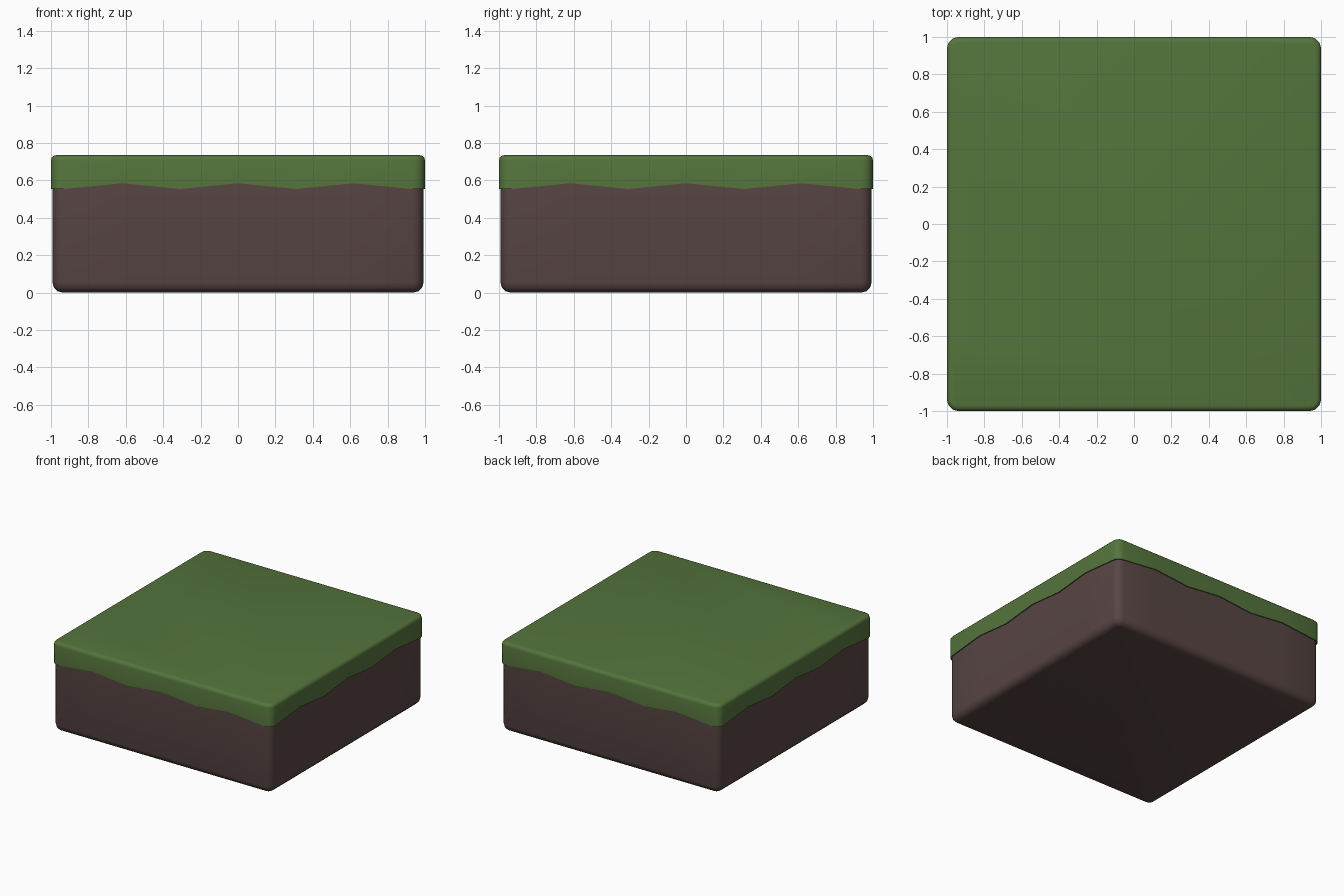
import bpy, bmesh, math

if "Cube" in bpy.data.objects:
    bpy.data.objects.remove(bpy.data.objects["Cube"])

CORNER = 0.06


def material(name, color):
    m = bpy.data.materials.new(name)
    m.diffuse_color = (*color, 1)
    m.use_nodes = True
    m.node_tree.nodes["Principled BSDF"].inputs["Base Color"].default_value = m.diffuse_color
    return m


def wave(t):
    # zigzag height of the grass edge along a side
    knots = [(0, 0.585), (0.31, 0.554), (0.62, 0.585), (0.94, 0.553), (2, 0.553)]
    t = abs(t)
    for (a, za), (b, zb) in zip(knots, knots[1:]):
        if t <= b:
            return za + (zb - za) * (t - a) / (b - a)


def outline(half, inset):
    # rounded square with extra points along each side, counter-clockwise
    h, r = half - inset, max(CORNER - inset, 0.003)
    pts = []
    for side in range(4):
        c, s = round(math.cos(side * math.pi / 2)), round(math.sin(side * math.pi / 2))
        local = [(h, t) for t in (-0.62, -0.31, 0, 0.31, 0.62)]
        for k in range(4):
            a = math.radians(30 * k)
            local.append((h - r + r * math.cos(a), h - r + r * math.sin(a)))
        pts += [(x * c - y * s, x * s + y * c) for x, y in local]
    return pts


def loft(name, half, rings, mat, cap_bottom=True):
    # rings: (inset, height), where height None follows the wavy edge
    bm = bmesh.new()
    loops = []
    for inset, z in rings:
        loops.append([bm.verts.new((x, y, wave(min(abs(x), abs(y))) if z is None else z))
                      for x, y in outline(half, inset)])
    n = len(loops[0])
    for lo, hi in zip(loops, loops[1:]):
        for i in range(n):
            j = (i + 1) % n
            bm.faces.new((lo[i], lo[j], hi[j], hi[i]))
    bm.faces.new(loops[-1])
    if cap_bottom:
        bm.faces.new(loops[0][::-1])
    me = bpy.data.meshes.new(name)
    bm.to_mesh(me)
    bm.free()
    me.materials.append(mat)
    ob = bpy.data.objects.new(name, me)
    bpy.context.collection.objects.link(ob)
    bpy.ops.object.select_all(action='DESELECT')
    ob.select_set(True)
    bpy.context.view_layer.objects.active = ob
    bpy.ops.object.shade_smooth_by_angle(angle=math.radians(40))
    return ob


def rounding(r):
    return [(r * (1 - math.sin(math.radians(a))), r * (1 - math.cos(math.radians(a))))
            for a in (0, 30, 60, 90)]


# soil block with rounded bottom edge
soil = material("soil brown", (0.098, 0.061, 0.058))
loft("soil_block", 0.992, rounding(0.055) + [(0, 0.60)], soil)

# grass cap with a wavy overhanging lip and softly rounded top
grass = material("grass green", (0.09, 0.175, 0.045))
TOP = 0.735
top_round = [(i, TOP - d) for i, d in reversed(rounding(0.028))]
loft("grass_cap", 1.0, [(0.012, None), (0, None)] + top_round, grass, cap_bottom=False)
